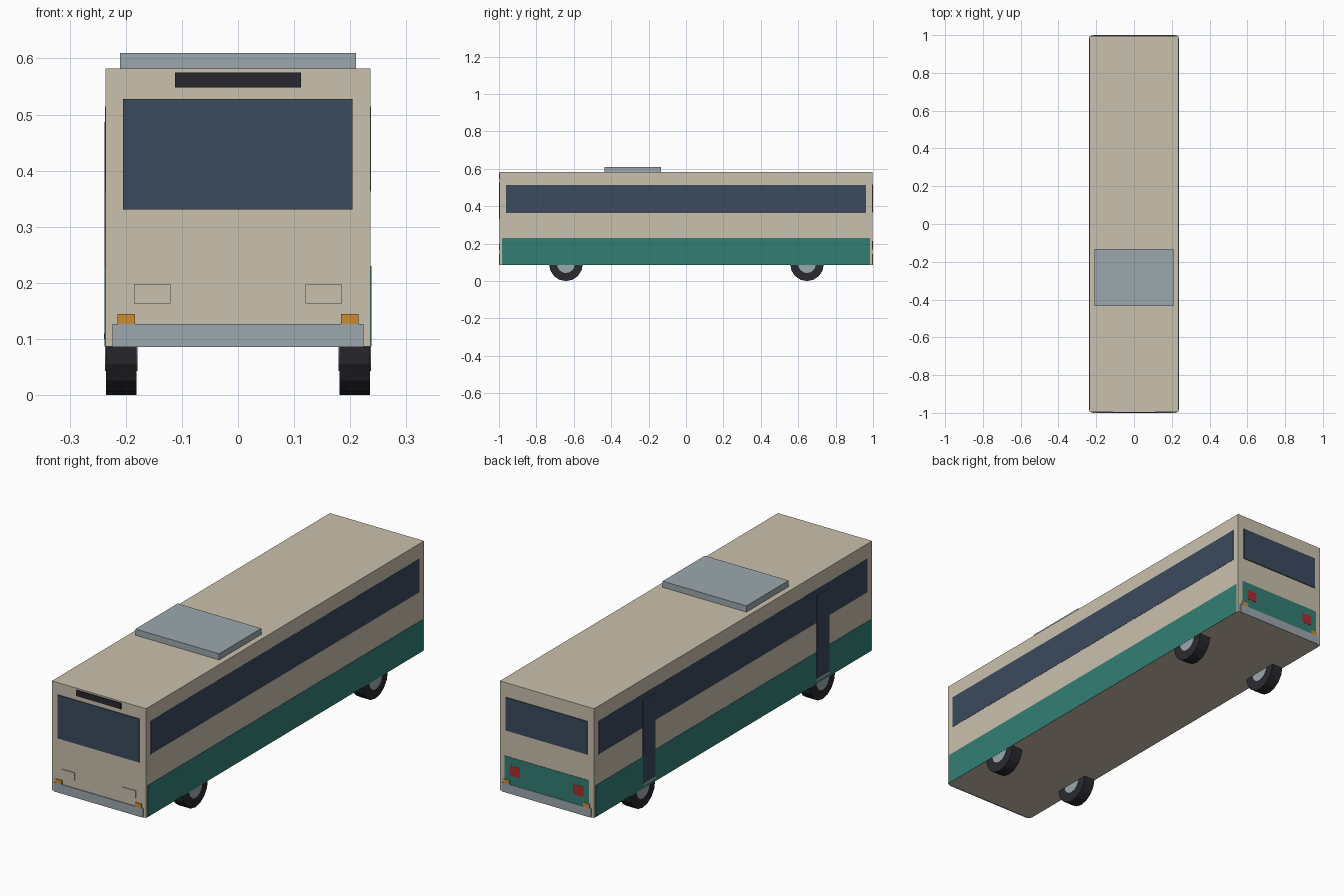
import bpy
import math

cube = bpy.data.objects.get("Cube")
if cube:
    bpy.data.objects.remove(cube, do_unlink=True)


def material(name, r, g, b):
    """Flat material from 0-255 display values, stored as linear."""
    lin = [(c / 255 / 12.92) if c < 11 else ((c / 255 + 0.055) / 1.055) ** 2.4 for c in (r, g, b)]
    mat = bpy.data.materials.new(name)
    mat.use_nodes = True
    mat.diffuse_color = (*lin, 1)
    mat.node_tree.nodes["Principled BSDF"].inputs["Base Color"].default_value = (*lin, 1)
    return mat


BEIGE = material("beige paint", 202, 193, 174)
TEAL = material("teal paint", 51, 126, 116)
GLASS = material("blue glass", 60, 74, 94)
GREY = material("light grey", 156, 168, 173)
RUBBER = material("dark rubber", 42, 42, 48)
SIGN = material("sign black", 39, 39, 47)
ORANGE = material("indicator orange", 201, 141, 50)
RED = material("lamp red", 170, 45, 46)


def box(name, x, y, z, mat):
    """Box from (low, high) pairs on each axis."""
    spans = (x, y, z)
    bpy.ops.mesh.primitive_cube_add(size=1, location=[(a + b) / 2 for a, b in spans])
    ob = bpy.context.object
    ob.name = name
    ob.scale = [b - a for a, b in spans]
    bpy.ops.object.transform_apply(location=False, rotation=False, scale=True)
    ob.data.materials.append(mat)
    return ob


def wheel_part(name, x, y, radius, width, mat):
    bpy.ops.mesh.primitive_cylinder_add(vertices=16, radius=radius, depth=width,
                                        location=(x, y, AXLE_Z), rotation=(0, math.pi / 2, 0))
    ob = bpy.context.object
    ob.name = name
    ob.data.materials.append(mat)


W, L = 0.236, 0.996          # body half width and half length
FLOOR, ROOF = 0.087, 0.582
AXLE_Z = 0.09

# Body shell and roof unit
box("body", (-W, W), (-L, L), (FLOOR, ROOF), BEIGE)
box("roof_unit", (-0.21, 0.21), (-0.435, -0.133), (ROOF, 0.61), GREY)


def end_plate(name, end, x, z, mat, depth=0.003):
    """Thin plate on the front (end -1) or back (end 1)."""
    y = sorted((end * (L - 0.001), end * (L + depth)))
    return box(name, x, y, z, mat)


def side_plate(name, side, y, z, mat, depth):
    x = sorted((side * (W - 0.001), side * (W + depth)))
    return box(name, x, y, z, mat)


# Window bands and lower stripes on both sides
for side, word in ((1, "left"), (-1, "right")):
    side_plate(word + "_windows", side, (-0.963, 0.963), (0.363, 0.514), GLASS, 0.001)
    side_plate(word + "_stripe", side, (-0.985, 0.985), (FLOOR, 0.23), TEAL, 0.0015)

# Doors with a narrow step, on the right side only
for word, y in (("front", -0.643), ("rear", 0.603)):
    side_plate(word + "_door", -1, (y - 0.046, y + 0.046), (0.11, 0.487), GLASS, 0.002)
    side_plate(word + "_door_step", -1, (y - 0.048, y + 0.048), (0.1, 0.11), GREY, 0.003)

# Front: windscreen and destination sign
end_plate("windscreen", -1, (-0.205, 0.204), (0.331, 0.528), GLASS, 0.004)
end_plate("front_sign", -1, (-0.112, 0.112), (0.548, 0.575), SIGN, 0.004)

# Back: window and lower panel
end_plate("rear_window", 1, (-0.204, 0.204), (0.367, 0.517), GLASS, 0.004)
end_plate("rear_panel", 1, (-0.212, 0.212), (0.127, 0.25), TEAL, 0.002)

# Bumpers, indicators and lamps
for end, word in ((-1, "front"), (1, "rear")):
    end_plate(word + "_bumper", end, (-0.224, 0.224), (0.086, 0.127), GREY, 0.004)
    for s, hand in ((1, "left"), (-1, "right")):
        end_plate(f"{word}_{hand}_indicator", end, sorted((s * 0.184, s * 0.215)),
                  (0.126, 0.145), ORANGE, 0.004)
for s, hand in ((1, "left"), (-1, "right")):
    end_plate(hand + "_headlamp", -1, sorted((s * 0.12, s * 0.185)), (0.163, 0.197), BEIGE, 0.004)
    end_plate(hand + "_tail_lamp", 1, sorted((s * 0.133, s * 0.185)), (0.168, 0.214), RED, 0.003)

# Wheels, with hubs slightly wider than the tyres
for word, y in (("front", -0.642), ("rear", 0.647)):
    for s, hand in ((1, "left"), (-1, "right")):
        wheel_part(f"{word}_{hand}_tyre", s * 0.208, y, 0.09, 0.055, RUBBER)
        wheel_part(f"{word}_{hand}_hub", s * 0.208, y, 0.047, 0.058, GREY)
